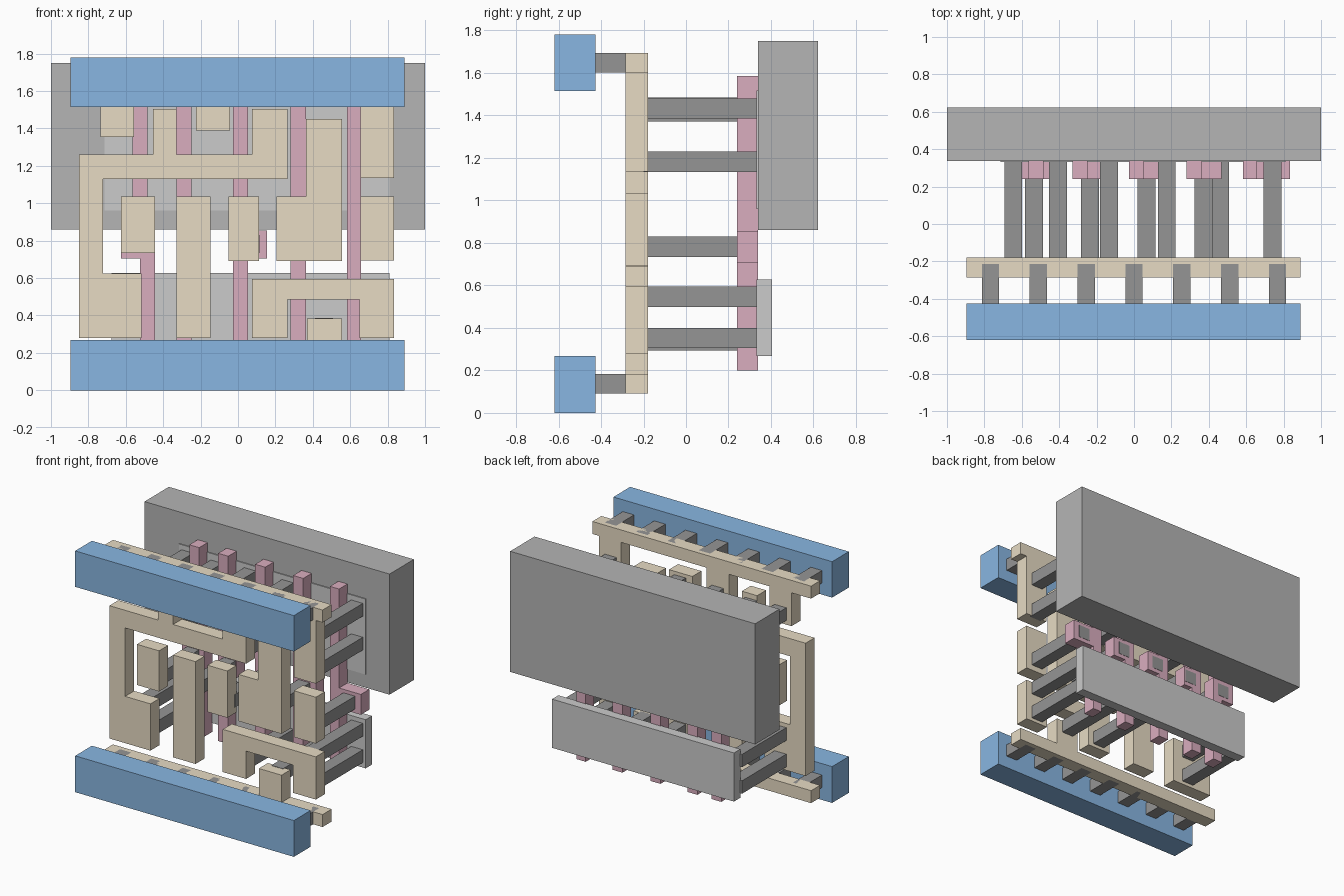
import bpy, bmesh


def material(name, rgb):
    m = bpy.data.materials.new(name)
    m.diffuse_color = (*rgb, 1)
    return m


BLUE = material("blue", (0.25, 0.47, 0.76))
TAN = material("tan", (0.80, 0.71, 0.55))
PINK = material("pink", (0.70, 0.42, 0.52))
DARK = material("dark_grey", (0.30, 0.30, 0.30))
MID = material("mid_grey", (0.46, 0.46, 0.46))
LIGHT = material("light_grey", (0.62, 0.62, 0.62))


def plate(name, pts, y0, y1, mat):
    """Extrude an x-z outline from y0 back to y1."""
    bm = bmesh.new()
    face = bm.faces.new([bm.verts.new((x, y0, z)) for x, z in pts])
    new = bmesh.ops.extrude_face_region(bm, geom=[face])["geom"]
    verts = [g for g in new if isinstance(g, bmesh.types.BMVert)]
    bmesh.ops.translate(bm, verts=verts, vec=(0, y1 - y0, 0))
    bmesh.ops.recalc_face_normals(bm, faces=bm.faces)
    me = bpy.data.meshes.new(name)
    bm.to_mesh(me)
    bm.free()
    ob = bpy.data.objects.new(name, me)
    bpy.context.collection.objects.link(ob)
    me.materials.append(mat)
    return ob


def box(name, x0, x1, z0, z1, y0, y1, mat):
    return plate(name, [(x0, z0), (x1, z0), (x1, z1), (x0, z1)], y0, y1, mat)


def pin(name, x, z, y0, y1, s=0.095):
    box(name, x - s / 2, x + s / 2, z - s / 2, z + s / 2, y0, y1, DARK)


# Front power rails
box("lower_power_rail", -0.895, 0.89, 0, 0.268, -0.62, -0.425, BLUE)
box("upper_power_rail", -0.895, 0.89, 1.515, 1.78, -0.62, -0.425, BLUE)

# Short pins joining the blue rails to the tan layer
for z in (0.138, 1.647):
    for i in range(-3, 4):
        pin("rail_pin", i * 0.2557, z, -0.43, -0.215, 0.092)

# Tan wiring layer: rails with their branches, then separate pieces
TY = (-0.285, -0.18)
wires = {
    "lower_tan_rail": [(-0.895, 0.092), (0.89, 0.092), (0.89, 0.184), (0.555, 0.184),
                       (0.555, 0.385), (0.37, 0.385), (0.37, 0.184), (-0.895, 0.184)],
    "upper_tan_rail": [(-0.895, 1.693), (-0.895, 1.601), (-0.735, 1.601), (-0.735, 1.355),
                       (-0.557, 1.355), (-0.557, 1.601), (-0.225, 1.601), (-0.225, 1.39),
                       (-0.043, 1.39), (-0.043, 1.601), (0.655, 1.601), (0.655, 1.135),
                       (0.835, 1.135), (0.835, 1.601), (0.89, 1.601), (0.89, 1.693)],
    "output_wire": [(-0.85, 0.28), (-0.515, 0.28), (-0.515, 0.625), (-0.722, 0.625),
                    (-0.722, 1.13), (0.265, 1.13), (0.265, 1.505), (0.075, 1.505),
                    (0.075, 1.26), (-0.33, 1.26), (-0.33, 1.505), (-0.455, 1.505),
                    (-0.455, 1.26), (-0.85, 1.26)],
    "stepped_input_wire": [(0.205, 0.69), (0.555, 0.69), (0.555, 1.45), (0.363, 1.45),
                           (0.363, 1.035), (0.205, 1.035)],
    "bridge_wire": [(0.075, 0.28), (0.265, 0.28), (0.265, 0.485), (0.65, 0.485),
                    (0.65, 0.28), (0.835, 0.28), (0.835, 0.595), (0.075, 0.595)],
}
for name, pts in wires.items():
    plate(name, pts, *TY, TAN)
for x0, x1, z0 in ((-0.625, -0.445, 0.735), (-0.33, -0.147, 0.28),
                   (-0.05, 0.112, 0.69), (0.655, 0.835, 0.693)):
    box("input_wire", x0, x1, z0, 1.035, *TY, TAN)

# Pink gate strips, each with a wider contact pad
GY = (0.24, 0.338)
plate("gate_strip", [(-0.525, 0.2), (-0.445, 0.2), (-0.445, 0.86), (-0.485, 0.86),
                     (-0.485, 1.585), (-0.565, 1.585), (-0.565, 0.86), (-0.625, 0.86),
                     (-0.625, 0.705), (-0.525, 0.705)], *GY, PINK)
for x, w, pad in ((-0.33, 0.082, 0.15), (-0.028, 0.082, 0.183),
                  (0.282, 0.082, 0.185), (0.582, 0.075, 0.253)):
    plate("gate_strip", [(x, 0.2), (x + w, 0.2), (x + w, 0.705), (x + pad, 0.705),
                         (x + pad, 0.855), (x + w, 0.855), (x + w, 1.585), (x, 1.585)],
          *GY, PINK)

# Long contact pins: gates, upper region, lower region
for x in (-0.535, -0.235, 0.067, 0.372, 0.74):
    pin("gate_pin", x, 0.782, -0.2, 0.34)
for x, z in ((-0.645, 1.432), (-0.407, 1.42), (-0.133, 1.437), (0.175, 1.432),
             (0.74, 1.432), (0.74, 1.182), (0.175, 1.182), (-0.407, 1.182)):
    pin("upper_pin", x, z, -0.2, 0.335)
for x, z in ((-0.645, 0.352), (-0.645, 0.547), (0.175, 0.352),
             (0.46, 0.34), (0.74, 0.352), (0.74, 0.547)):
    pin("lower_pin", x, z, -0.2, 0.335)

# Grey back slabs
box("well_block", -1, 1, 0.86, 1.75, 0.338, 0.622, MID)
box("upper_active_plate", -0.715, 0.81, 0.96, 1.517, 0.331, 0.4, LIGHT)
box("lower_active_plate", -0.675, 0.81, 0.268, 0.627, 0.331, 0.405, LIGHT)
